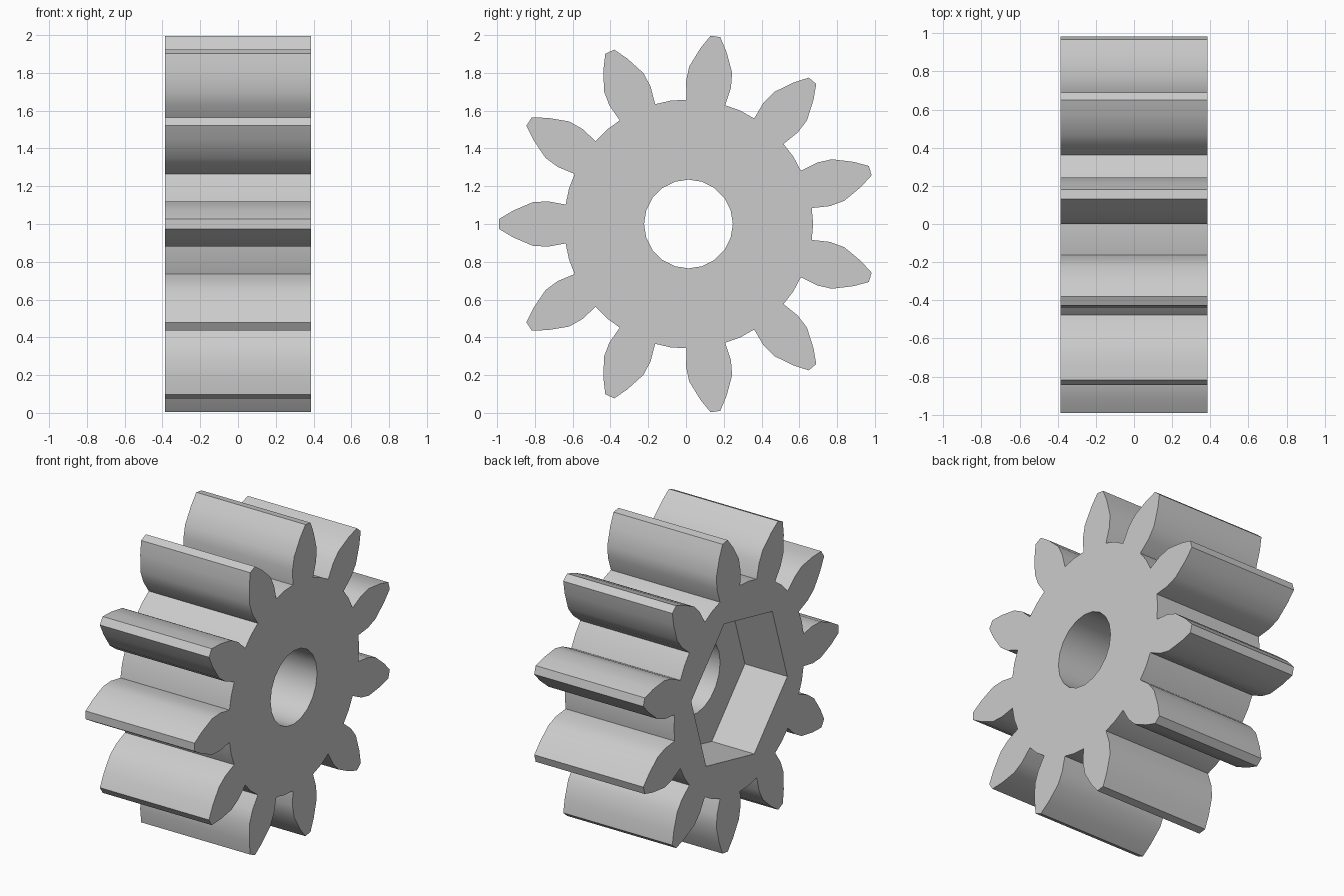
import bpy, bmesh, math

cube = bpy.data.objects.get("Cube")
if cube:
    bpy.data.objects.remove(cube)

HALF = 0.386          # half thickness along x
CENTRE_Y = 0.013      # the odd tooth count shifts the axle slightly
TEETH = 11
ROOT = 0.66

grey = bpy.data.materials.new("plain grey")
grey.use_nodes = True
COLOUR = (0.6, 0.6, 0.6, 1)
grey.diffuse_color = COLOUR
grey.node_tree.nodes["Principled BSDF"].inputs["Base Color"].default_value = COLOUR


def prism(name, outline, x0, x1):
    """Extrude a closed (y, z) outline along x."""
    bm = bmesh.new()
    face = bm.faces.new([bm.verts.new((x0, y + CENTRE_Y, z + 1)) for y, z in outline])
    new = bmesh.ops.extrude_face_region(bm, geom=[face])["geom"]
    bmesh.ops.translate(bm, vec=(x1 - x0, 0, 0),
                        verts=[v for v in new if isinstance(v, bmesh.types.BMVert)])
    bmesh.ops.recalc_face_normals(bm, faces=bm.faces)
    mesh = bpy.data.meshes.new(name)
    bm.to_mesh(mesh)
    bm.free()
    mesh.materials.append(grey)
    obj = bpy.data.objects.new(name, mesh)
    bpy.context.collection.objects.link(obj)
    return obj


def ring(count, radius, start=0.0):
    angles = [start + math.tau * i / count for i in range(count)]
    return [(radius * math.cos(a), radius * math.sin(a)) for a in angles]


# Gear outline: one tooth as (distance out, half width), mirrored and repeated
flank = [(0.65, 0.103), (0.745, 0.12), (0.825, 0.115), (0.93, 0.07), (1.003, 0.026)]
tooth = [(r, -w) for r, w in flank] + [(r, w) for r, w in reversed(flank)]
pitch = math.tau / TEETH
outline = []
for i in range(TEETH):
    a = math.pi + i * pitch
    c, s = math.cos(a), math.sin(a)
    outline += [(r * c - w * s, r * s + w * c) for r, w in tooth]
    valley = a + pitch / 2
    outline.append((ROOT * math.cos(valley), ROOT * math.sin(valley)))

gear = prism("gear", outline, -HALF, HALF)

# Axle bore right through, and a hexagonal nut pocket in the -x side
cutters = [
    prism("axle_bore_cutter", ring(20, 0.235), -1, 1),
    prism("nut_pocket_cutter", ring(6, 0.497, math.radians(12.3)), -1, -HALF + 0.30),
]

bpy.ops.object.select_all(action="DESELECT")
bpy.context.view_layer.objects.active = gear
gear.select_set(True)
for cutter in cutters:
    cutter.hide_render = True
    cut = gear.modifiers.new(cutter.name, "BOOLEAN")
    cut.operation = "DIFFERENCE"
    cut.solver = "EXACT"
    cut.object = cutter
    bpy.ops.object.modifier_apply(modifier=cut.name)
    bpy.data.objects.remove(cutter)

bpy.ops.object.shade_smooth_by_angle(angle=math.radians(30))
